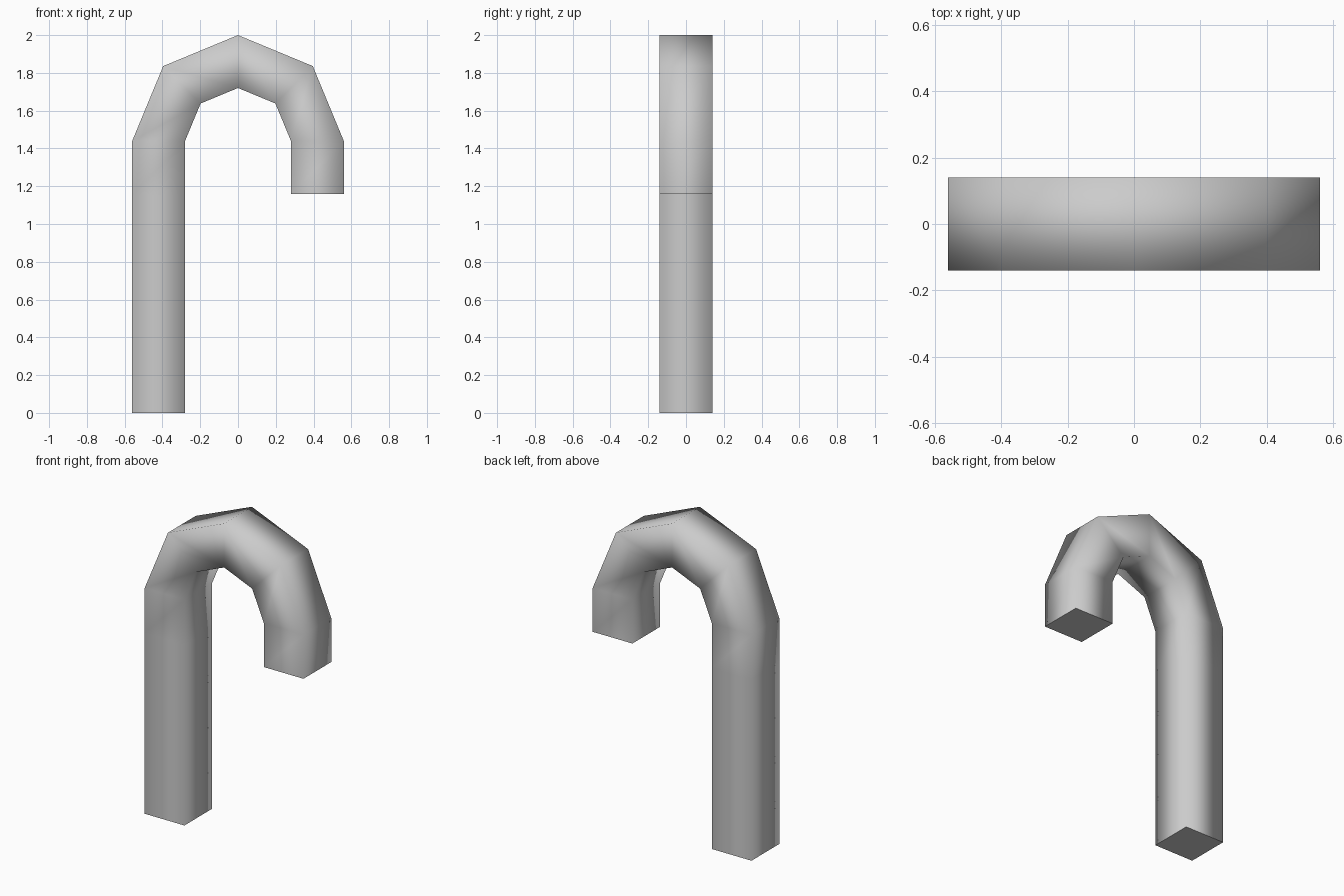
import bpy, bmesh, math
from mathutils import Vector, Matrix

cube = bpy.data.objects.get("Cube")
if cube:
    bpy.data.objects.remove(cube, do_unlink=True)

HALF = 0.14                 # half width of the square section
BEND_R = 0.42               # radius of the bend's centre line
BEND_Z = 1.44               # height where the bend begins
TIP = 0.28                  # length of the short end
SHAFT_STEPS, BEND_STEPS = 5, 4

# One plain grey
grey = bpy.data.materials.new("grey")
colour = (0.6, 0.6, 0.6, 1)
grey.diffuse_color = colour
grey.use_nodes = True
grey.node_tree.nodes["Principled BSDF"].inputs["Base Color"].default_value = colour

# Stations along the centre line: shaft, bend, short end
stations = [(Vector((-BEND_R, 0, BEND_Z * i / SHAFT_STEPS)), 0)
            for i in range(SHAFT_STEPS)]
for i in range(BEND_STEPS + 1):
    a = math.pi * i / BEND_STEPS
    stations.append((Vector((-BEND_R * math.cos(a), 0,
                             BEND_Z + BEND_R * math.sin(a))), a))
stations.append((Vector((BEND_R, 0, BEND_Z - TIP)), math.pi))

# Sweep the square section along the stations
bm = bmesh.new()
rings = []
for centre, angle in stations:
    turn = Matrix.Rotation(angle, 3, 'Y')
    rings.append([bm.verts.new(centre + turn @ Vector((x * HALF, y * HALF, 0)))
                  for x, y in ((-1, -1), (1, -1), (1, 1), (-1, 1))])
for low, high in zip(rings, rings[1:]):
    for k in range(4):
        n = (k + 1) % 4
        bm.faces.new((low[k], low[n], high[n], high[k])).smooth = True

# Flat end caps with sharp rims
for ring in (rings[0], rings[-1]):
    cap = bm.faces.new(ring)
    for edge in cap.edges:
        edge.smooth = False
bmesh.ops.recalc_face_normals(bm, faces=bm.faces[:])

mesh = bpy.data.meshes.new("cane")
bm.to_mesh(mesh)
bm.free()
mesh.materials.append(grey)
bpy.context.collection.objects.link(bpy.data.objects.new("cane", mesh))
